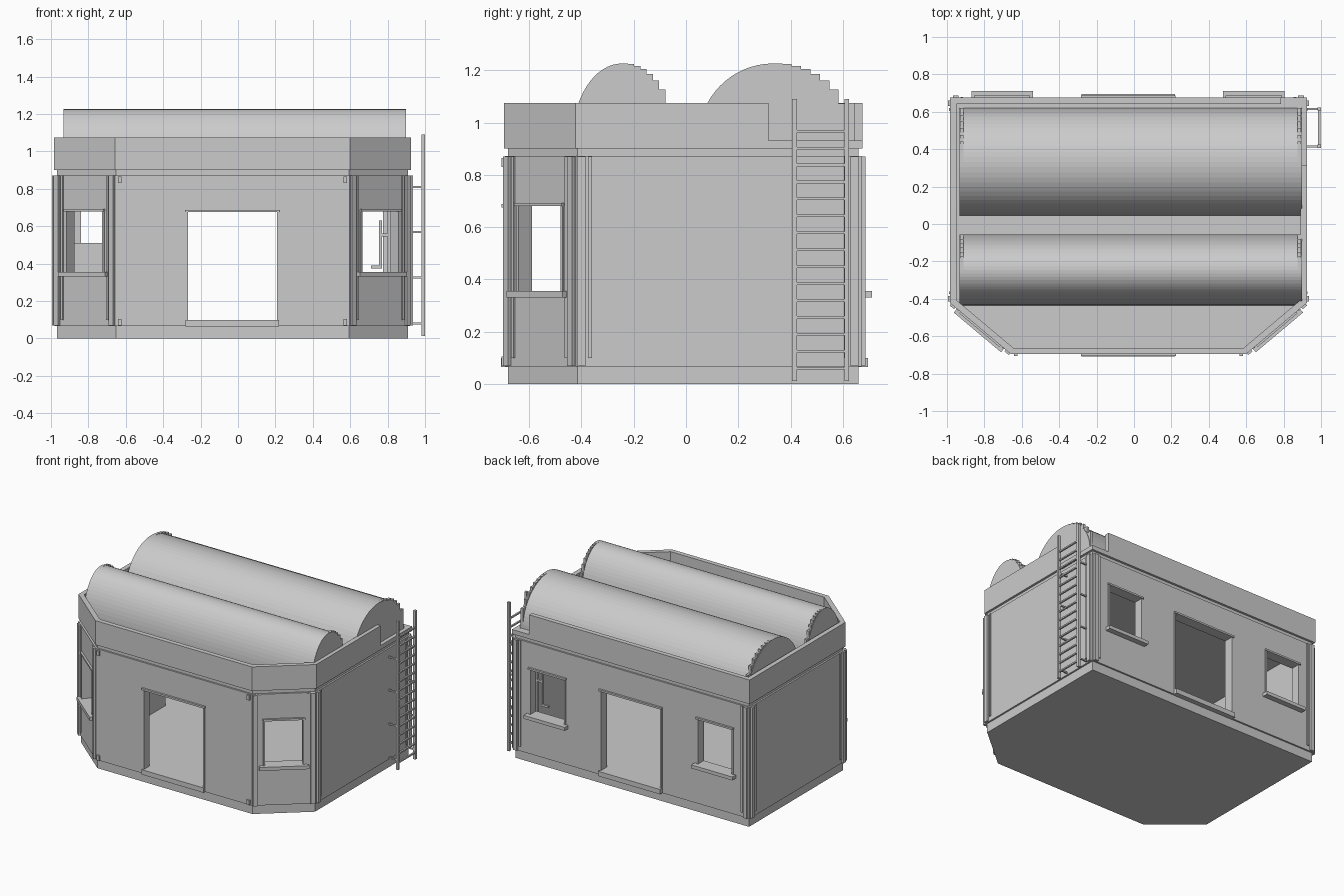
import bpy, bmesh, math
from mathutils import Vector

if "Cube" in bpy.data.objects:
    bpy.data.objects.remove(bpy.data.objects["Cube"])

grey = bpy.data.materials.new("plain grey")
grey.diffuse_color = (0.6, 0.6, 0.6, 1)
grey.use_nodes = True
grey.node_tree.nodes["Principled BSDF"].inputs["Base Color"].default_value = grey.diffuse_color

# building outline, counter-clockwise: front, right chamfer, right, back, left, left chamfer
OUT = [Vector(p) for p in ((-.652, -.68), (.593, -.68), (.908, -.415),
                           (.908, .66), (-.968, .66), (-.968, -.415))]


def edge(i):
    a, b = OUT[i], OUT[(i + 1) % 6]
    u = (b - a).normalized()
    return a, u, Vector((u.y, -u.x)), (b - a).length


def offset(d):
    pts = []
    for i in range(6):
        n0, n1 = edge(i - 1 if i else 5)[2], edge(i)[2]
        pts.append(OUT[i] + (n0 + n1) * d / (1 + n0.dot(n1)))
    return pts


def finish(name, bm):
    bmesh.ops.recalc_face_normals(bm, faces=bm.faces)
    me = bpy.data.meshes.new(name)
    bm.to_mesh(me)
    bm.free()
    me.materials.append(grey)
    ob = bpy.data.objects.new(name, me)
    bpy.context.collection.objects.link(ob)
    return ob


def extrude(name, pts, vec):
    bm = bmesh.new()
    f = bm.faces.new([bm.verts.new(p) for p in pts])
    r = bmesh.ops.extrude_face_region(bm, geom=[f])
    bmesh.ops.translate(bm, vec=vec, verts=[v for v in r["geom"] if isinstance(v, bmesh.types.BMVert)])
    return finish(name, bm)


def prism(name, pts, z0, z1):
    return extrude(name, [(p[0], p[1], z0) for p in pts], (0, 0, z1 - z0))


def box(name, x0, x1, y0, y1, z0, z1):
    return prism(name, [(x0, y0), (x1, y0), (x1, y1), (x0, y1)], z0, z1)


def on_wall(name, i, t0, t1, d0, d1, z0, z1):
    # box placed along wall i, from t0 to t1, standing out d0 to d1
    a, u, n, _ = edge(i)
    return prism(name, [a + u * t + n * d for t, d in ((t0, d0), (t1, d0), (t1, d1), (t0, d1))], z0, z1)


def cut(ob, cutters):
    for c in cutters:
        m = ob.modifiers.new("cut", 'BOOLEAN')
        m.operation, m.solver, m.object = 'DIFFERENCE', 'EXACT', c
    dg = bpy.context.evaluated_depsgraph_get()
    me = bpy.data.meshes.new_from_object(ob.evaluated_get(dg))
    ob.modifiers.clear()
    ob.data = me
    for c in cutters:
        bpy.data.objects.remove(c)


# (wall, centre, half width, bottom, top, sill margin, sill depth)
OPENINGS = [(0, .6225, .238, .10, .675, .012, .028), (3, .938, .238, .10, .675, .012, .036),
            (1, .206, .125, .355, .68, .04, .042), (5, .206, .125, .355, .68, .04, .042),
            (3, .268, .135, .355, .68, .03, .052), (3, 1.613, .135, .355, .68, .03, .052)]

# plinth, hollow walls and upper band
plinth = prism("plinth", OUT, 0, .07)
walls = prism("walls", offset(.012), .066, .872)
cut(walls, [prism("room_cutter", offset(-.05), .10, .84)] +
    [on_wall("opening_cutter", i, c - w, c + w, -.1, .1, z0, z1)
     for i, c, w, z0, z1, _, _ in OPENINGS])
prism("upper_band", OUT, .86, .905)
prism("roof_deck", offset(-.01), .90, .93)

# sills, lintels and side frames
for i, c, w, z0, z1, m, d in OPENINGS:
    door = z0 < .2
    on_wall("sill", i, c - w - m, c + w + m, -.01, d, z0 - (.035 if door else .025), z0)
    on_wall("lintel", i, c - w - .015, c + w + .015, -.01, .026, z1, z1 + .013)
    for s in (-1, 1):
        a, b = sorted((c + s * w, c + s * (w + .012)))
        on_wall("side_frame", i, a, b, -.01, .018, z0, z1)

# corner strips with small clamps
for i in range(1, 6):
    L = edge(i)[3]
    for a, b in ((0, .03), (L - .03, L)):
        on_wall("corner_strip", i, a, b, 0, .027, .068, .87)
    for a, b in ((.04, .055), (L - .055, L - .04)):
        on_wall("thin_strip", i, a, b, 0, .02, .10, .87)
for t in (.01, edge(0)[3] - .03):
    for z in (.07, .83):
        on_wall("strip_clamp", 0, t, t + .02, 0, .025, z, z + .035)

# parapet with a low gap at the ladder corner
parapet = prism("parapet", offset(.016), .90, 1.075)
cut(parapet, [prism("parapet_cutter", offset(-.018), .8, 1.2),
              box("gap_cutter", .785, 1.2, .315, .9, .932, 1.2)])

# two barrel roofs, with stepped gable blocks at both ends
for name, yc, r, h in (("front_barrel_roof", -.2455, .19, .296), ("back_barrel_roof", .3325, .2875, .296)):
    zc, n = .93, 32
    arc = [(-.933, yc + r * math.cos(math.pi * k / n), zc + h * math.sin(math.pi * k / n))
           for k in range(n + 1)]
    extrude(name, arc, (1.83, 0, 0))
    for x in (-.93, .875):
        for k in range(8):
            top = zc + h * math.sqrt(1 - (k / 8) ** 2)
            box("gable_step", x, x + .018, yc + r * k / 8, yc + r * (k + 1) / 8, zc - .01, top)

# ladder: rails, rungs and wall brackets
for y in (.415, .615):
    box("ladder_rail", .982, 1.0, y - .009, y + .009, .012, 1.09)
    for z in (.08, .325, .57, .81):
        box("ladder_bracket", .905, .985, y - .005, y + .005, z - .005, z + .005)
for k in range(15):
    z = .06 + k * .0648
    box("ladder_rung", .985, .997, .415, .615, z - .005, z + .005)

# interior: cabinet, bent pipes
box("cabinet", -.90, -.72, -.2, .2, .10, .51)
box("pipe_upright", .755, .77, .55, .565, .38, .63)
box("pipe_elbow", .71, .77, .55, .565, .375, .39)
box("pipe_link", .755, .82, .55, .565, .545, .56)
box("tall_pipe", .80, .815, .55, .565, .10, .84)
